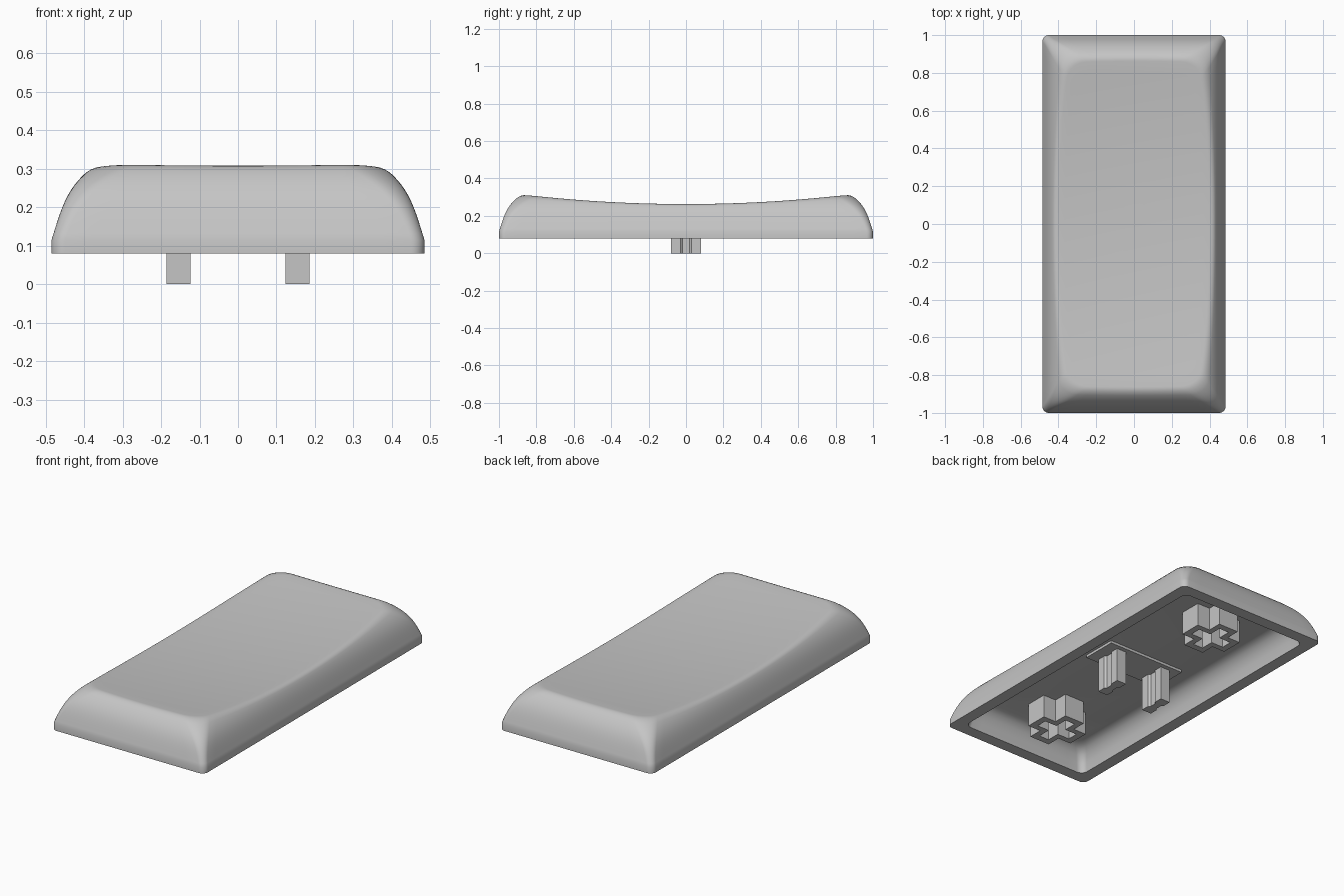
import bpy, bmesh
from math import cos, sin, pi, radians

if "Cube" in bpy.data.objects:
    bpy.data.objects.remove(bpy.data.objects["Cube"])

GREY = (0.56, 0.56, 0.56, 1)
grey = bpy.data.materials.new("light_grey_plastic")
grey.use_nodes = True
grey.diffuse_color = GREY
grey.node_tree.nodes["Principled BSDF"].inputs["Base Color"].default_value = GREY

HALF_X, HALF_Y = 0.485, 1.0
BASE, BAND, CREST, CEILING = 0.08, 0.115, 0.31, 0.215


def loft(name, rings, caps=True, smooth=False):
    """Skin a list of equal-length point rings into an object."""
    bm = bmesh.new()
    loops = [[bm.verts.new(p) for p in ring] for ring in rings]
    for low, high in zip(loops, loops[1:]):
        for i in range(len(low)):
            bm.faces.new((low[i - 1], low[i], high[i], high[i - 1]))
    if caps:
        bm.faces.new(loops[0])
        bm.faces.new(loops[-1])
    bmesh.ops.recalc_face_normals(bm, faces=bm.faces)
    mesh = bpy.data.meshes.new(name)
    bm.to_mesh(mesh)
    bm.free()
    mesh.materials.append(grey)
    obj = bpy.data.objects.new(name, mesh)
    bpy.context.collection.objects.link(obj)
    if smooth:
        bpy.ops.object.select_all(action="DESELECT")
        obj.select_set(True)
        bpy.context.view_layer.objects.active = obj
        bpy.ops.object.shade_smooth_by_angle(angle=radians(35))
    return obj


# Rounded rectangle template: (straight share x, y, arc direction x, y)
template = []
corners = [(1, 1), (-1, 1), (-1, -1), (1, -1)]
for k, (sx, sy) in enumerate(corners):
    for j in range(9):
        ang = (k + j / 8) * pi / 2
        template.append((sx, sy, cos(ang), sin(ang)))
    nx, ny = corners[(k + 1) % 4]
    steps = 12 if k % 2 == 0 else 28
    for j in range(1, steps):
        f = j / steps
        ang = (k + 1) * pi / 2
        template.append((sx + (nx - sx) * f, sy + (ny - sy) * f, cos(ang), sin(ang)))


def outline(t, inset, r):
    a, b = HALF_X - inset - r, HALF_Y - inset - r
    return t[0] * a + t[2] * r, t[1] * b + t[3] * r


def ring(inset, r, z):
    return [(*outline(t, inset, r), z) for t in template]


def dish(x, y):
    return 0.257 + 0.053 * (y / 0.88) ** 2 + 0.005 * (x / 0.36) ** 2


def wall(t, z):
    """Point on the bulging outer wall at height z."""
    u = max(0, (z - BAND) / (CREST - BAND))
    return (*outline(t, 0.06 * u + 0.055 * u ** 4, 0.035 + 0.065 * u ** 2), z)


def crest(t):
    """Where the outer wall meets the dished top."""
    z = 0.28
    for _ in range(25):
        x, y, _z = wall(t, z)
        z = (z + dish(x, y)) / 2
    return wall(t, z)


def on_dish(p, s):
    return p[0] * s, p[1] * s, dish(p[0] * s, p[1] * s)


def inset_top(p, d=0.022):
    x, y = p[0] * (1 - d / 0.4), p[1] * (1 - d / 0.88)
    return x, y, dish(x, y)


# Cap shell: ceiling, inner wall, rim, outer wall, rounded edge, dished top
rims = [crest(t) for t in template]
inner = [(0.16, CEILING), (0.135, 0.208), (0.115, 0.195), (0.095, 0.17), (0.08, 0.13), (0.07, BASE)]
rings = [ring(d, 0.04, z) for d, z in inner]
rings += [ring(0, 0.035, BASE), ring(0, 0.035, BAND)]
EDGE = 0.91
for i in range(1, 11):
    f = EDGE * i / 10
    rings.append([wall(t, BAND + (p[2] - BAND) * f) for t, p in zip(template, rims)])
start, end = rings[-1], [inset_top(p) for p in rims]
for i in range(1, 5):
    f = i / 5
    rings.append([tuple((1 - f) ** 2 * s + 2 * f * (1 - f) * m + f * f * e
                        for s, m, e in zip(a, b, c))
                  for a, b, c in zip(start, rims, end)])
for i in range(14):
    rings.append([on_dish(p, 1 - i / 14) for p in end])
loft("cap_shell", rings, smooth=True)


# Raised pad under the ceiling
def box_ring(x, y, z):
    return [(sx * x, sy * y, z) for sx, sy in corners]


loft("pin_pad", [box_ring(0.25, 0.105, z) for z in (0.2, 0.225)])

# Two switch pins with a groove down each broad side
W, L, G = 0.031, 0.079, 0.03
profile = [(W, -L), (W, -G), (W - 0.011, -G + 0.012), (W - 0.011, G - 0.012), (W, G), (W, L)]
profile += [(-x, -y) for x, y in profile]
for side, cx in (("left", 0.155), ("right", -0.155)):
    loft(side + "_pin", [[(cx + x, y, z) for x, y in profile] for z in (0, 0.21)])


# Hollow cross-shaped stabiliser sockets
def cross(h, w, cy, z):
    pts = []
    for k in range(4):
        c, s = round(cos(k * pi / 2)), round(sin(k * pi / 2))
        for x, y in ((h, -w), (h, w), (w, w)):
            pts.append((x * c - y * s, cy + x * s + y * c, z))
    return pts


for end_name, cy in (("front", -0.65), ("back", 0.65)):
    loft(end_name + "_socket",
         [cross(0.11, 0.032, cy, CEILING), cross(0.11, 0.032, cy, BASE),
          cross(0.148, 0.065, cy, BASE), cross(0.148, 0.065, cy, CEILING + 0.005)], caps=False)
